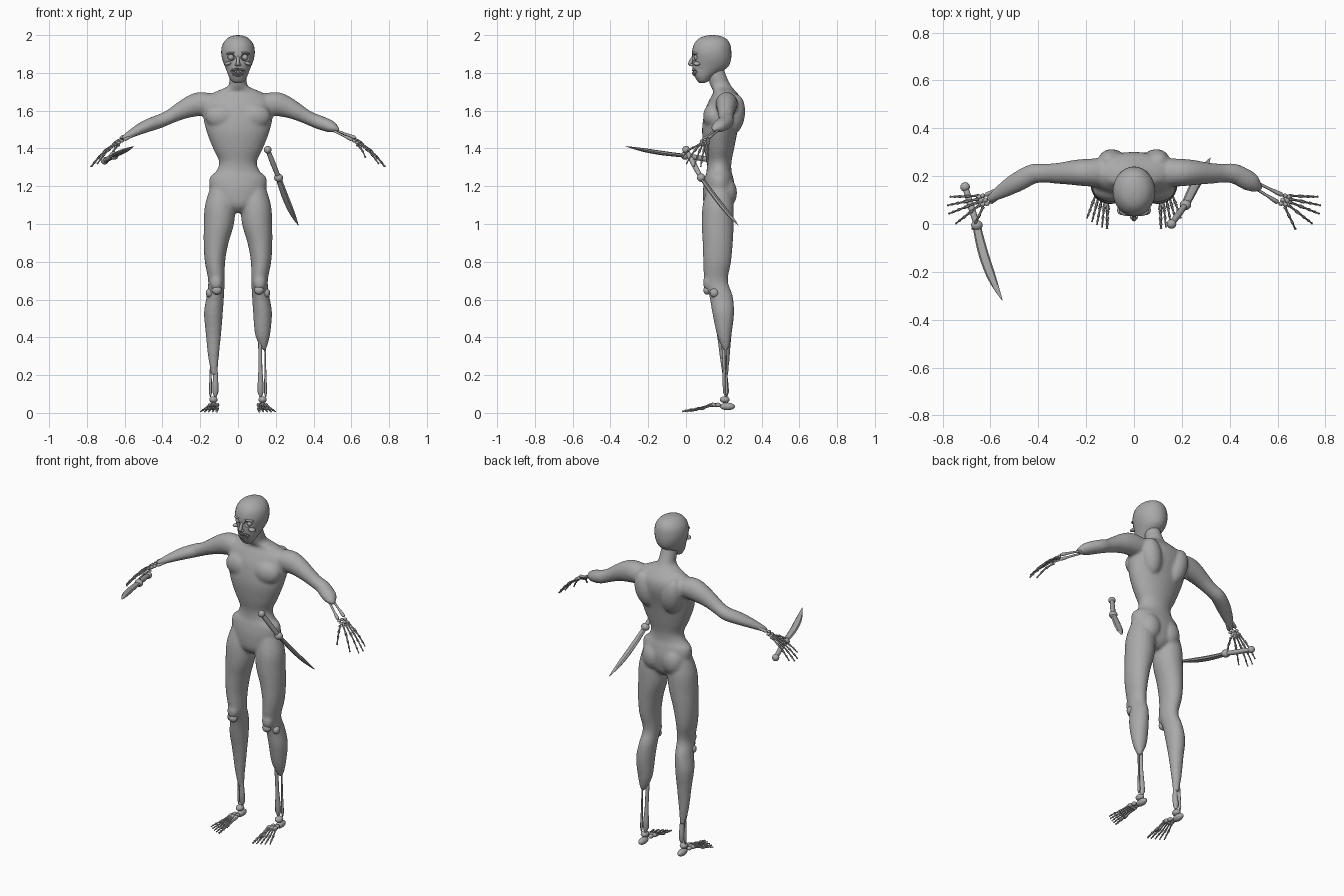
import bpy, bmesh, math
from mathutils import Vector, Matrix

grey = bpy.data.materials.new("bone_grey")
grey.diffuse_color = (0.4, 0.4, 0.4, 1)


def spline(rows, steps):
    """Catmull-Rom smoothing of rows of numbers."""
    out = []
    for i in range(len(rows) - 1):
        p0, p1 = rows[max(i - 1, 0)], rows[i]
        p2, p3 = rows[i + 1], rows[min(i + 2, len(rows) - 1)]
        for s in range(steps):
            t = s / steps
            out.append([0.5 * (2*b + (c-a)*t + (2*a-5*b+4*c-d)*t*t + (3*b-a-3*c+d)*t**3)
                        for a, b, c, d in zip(p0, p1, p2, p3)])
    return out + [list(rows[-1])]


def loft(bm, rows, sides=16, steps=4, level=False):
    """Skin rows of (x, y, z, radius_u, radius_v); level keeps rings horizontal."""
    rows = spline(rows, steps)
    pts = [Vector(r[:3]) for r in rows]
    rings = []
    for i, r in enumerate(rows):
        u, v = Vector((1, 0, 0)), Vector((0, 1, 0))
        if not level:
            t = (pts[min(i + 1, len(pts) - 1)] - pts[max(i - 1, 0)]).normalized()
            ref = Vector((0, 1, 0)) if abs(t.z) > 0.9 else Vector((0, 0, 1))
            u = t.cross(ref).normalized()
            v = u.cross(t)
        rings.append([bm.verts.new(pts[i] + u * max(r[3], .0005) * math.cos(a) + v * max(r[4], .0005) * math.sin(a))
                      for a in (2 * math.pi * k / sides for k in range(sides))])
    faces = [bm.faces.new(rings[0]), bm.faces.new(rings[-1][::-1])]
    for a, b in zip(rings, rings[1:]):
        for k in range(sides):
            j = (k + 1) % sides
            faces.append(bm.faces.new((a[k], b[k], b[j], a[j])))
    bmesh.ops.recalc_face_normals(bm, faces=faces)


def ball(bm, c, r, rot=(0, 0, 0), seg=16):
    m = Matrix.Translation(c)
    for axis, a in zip("XYZ", rot):
        m = m @ Matrix.Rotation(a, 4, axis)
    bmesh.ops.create_uvsphere(bm, u_segments=seg, v_segments=seg // 2 + 2, radius=1,
                              matrix=m @ Matrix.Diagonal((*r, 1)))


def bone(bm, a, b, r, sides=8):
    """Shaft with knobbed ends."""
    a, b = Vector(a), Vector(b)
    prof = [(0, .5), (.05, 1.4), (.14, 1.3), (.3, .85), (.7, .8), (.86, 1.2), (.95, 1.3), (1, .5)]
    loft(bm, [(*a.lerp(b, t), r * k, r * k) for t, k in prof], sides, 1)


def digit(bm, pts, r):
    for i, (a, b) in enumerate(zip(pts, pts[1:])):
        bone(bm, a, b, r * (1 - .12 * i), 6)


def finish(name, bm, angle=50):
    me = bpy.data.meshes.new(name)
    bm.to_mesh(me)
    bm.free()
    me.materials.append(grey)
    ob = bpy.data.objects.new(name, me)
    bpy.context.collection.objects.link(ob)
    bpy.ops.object.select_all(action='DESELECT')
    ob.select_set(True)
    bpy.context.view_layer.objects.active = ob
    bpy.ops.object.shade_smooth_by_angle(angle=math.radians(angle))
    return ob


# Flesh: torso, neck, arms and legs fused into one skin
bm = bmesh.new()
loft(bm, [(0, .17, 1.06, .03, .04), (0, .17, 1.10, .115, .075), (0, .175, 1.18, .148, .085),
          (0, .175, 1.245, .15, .075), (0, .175, 1.28, .115, .066), (0, .175, 1.33, .10, .066),
          (0, .175, 1.40, .132, .08), (0, .18, 1.5, .17, .095), (0, .20, 1.6, .188, .10),
          (0, .21, 1.66, .18, .085), (0, .205, 1.70, .12, .06), (0, .185, 1.73, .054, .055),
          (0, .165, 1.78, .045, .05), (0, .15, 1.84, .04, .045)], 32, 4, True)
for s in (-1, 1):
    ball(bm, (s * .09, .255, 1.58), (.06, .058, .11), (-.12, s * .2, 0))   # shoulder blade
    ball(bm, (s * .085, .145, 1.57), (.09, .055, .07))                     # chest
    ball(bm, (s * .066, .205, 1.165), (.068, .066, .085))                  # buttock
    arm = [(.13, .215, 1.635, .06, .055), (.2, .215, 1.635, .058, .064), (.25, .215, 1.622, .053, .058),
           (.31, .212, 1.595, .045, .046), (.37, .212, 1.563, .04, .037), (.42, .21, 1.542, .042, .037),
           (.48, .18, 1.52, .042, .034)]
    arm += ([(.54, .145, 1.492, .034, .026), (.61, .10, 1.452, .015, .014)] if s < 0
            else [(.51, .16, 1.507, .03, .024), (.535, .148, 1.495, .008, .008)])
    loft(bm, [(s * r[0], *r[1:]) for r in arm])
    leg = [(.085, .175, 1.2, .06, .06), (.095, .17, 1.1, .08, .082), (.101, .168, 1.0, .08, .085),
           (.116, .168, .9, .066, .08), (.122, .165, .8, .054, .074), (.114, .16, .7, .044, .062),
           (.12, .185, .62, .046, .062), (.13, .197, .53, .05, .058), (.13, .202, .42, .041, .04)]
    leg += ([(.13, .205, .3, .029, .027), (.125, .208, .2, .016, .016)] if s < 0
            else [(.135, .208, .36, .022, .024), (.138, .21, .33, .008, .01)])
    loft(bm, [(s * r[0], *r[1:]) for r in leg], 20, 4, True)
    ball(bm, (s * .115, .115, .69), (.033, .025, .045))                    # kneecap swelling
body = finish("body_skin", bm)
rm = body.modifiers.new("fuse", 'REMESH')
rm.mode, rm.voxel_size, rm.use_smooth_shade = 'VOXEL', .0085, True
sm = body.modifiers.new("soften", 'SMOOTH')
sm.factor, sm.iterations = .5, 5

# Head: (centre y, z, half width, half depth), hollow eyes, nose and mouth cut out
bm = bmesh.new()
loft(bm, [(0, .085, 1.747, .018, .014), (0, .09, 1.757, .034, .03), (0, .096, 1.78, .048, .05),
          (0, .112, 1.805, .058, .075), (0, .13, 1.835, .07, .095), (0, .136, 1.87, .083, .102),
          (0, .136, 1.91, .089, .104), (0, .138, 1.95, .082, .096), (0, .14, 1.98, .06, .074),
          (0, .14, 1.995, .032, .042), (0, .14, 2.0, .005, .008)], 32, 4, True)
head = finish("head", bm)
bm = bmesh.new()
for s in (-1, 1):
    ball(bm, (s * .037, .042, 1.882), (.023, .028, .018))
    ball(bm, (s * .066, .062, 1.815), (.016, .03, .022))
ball(bm, (0, .043, 1.806), (.042, .034, .019))
cutter = finish("face_cutter", bm)
cutter.hide_render = True
cutter.hide_set(True)
cut = head.modifiers.new("hollows", 'BOOLEAN')
cut.operation, cut.object, cut.solver = 'DIFFERENCE', cutter, 'EXACT'

# Face: eyeballs, brow, nose, cheekbones and two rows of teeth
bm = bmesh.new()
for s in (-1, 1):
    ball(bm, (s * .037, .058, 1.882), (.016, .016, .016))
    ball(bm, (s * .037, .05, 1.905), (.028, .016, .007), (0, s * .15, s * .35))
    ball(bm, (s * .052, .058, 1.85), (.02, .02, .01), (0, s * .3, s * .5))
    ball(bm, (s * .009, .03, 1.842), (.008, .011, .007))
loft(bm, [(0, .045, 1.895, .008, .008), (0, .03, 1.87, .008, .01), (0, .022, 1.848, .01, .011),
          (0, .03, 1.836, .006, .01)], 12, 3, True)
finish("facial_features", bm)
bm = bmesh.new()
for k in range(-5, 6):
    a = k * .25
    x, y = .036 * math.sin(a), .073 - .036 * math.cos(a)
    for z in (1.814, 1.797):
        ball(bm, (x, y, z + abs(k) * .0012), (.0045, .0045, .0085), seg=8)
for z in (1.824, 1.787):
    ball(bm, (0, .075, z), (.037, .037, .009))
finish("teeth_and_gums", bm)

for s, side in ((-1, "right"), (1, "left")):
    def P(x, y, z):
        return Vector((s * x, y, z))

    # Forearm bones and hand
    bm = bmesh.new()
    bone(bm, P(.43, .215, 1.53), P(.625, .118, 1.455), .0075)
    bone(bm, P(.45, .185, 1.52), P(.605, .088, 1.445), .0075)
    finish(side + "_forearm_bones", bm)
    bm = bmesh.new()
    for x, y, z in ((.615, .085, 1.44), (.622, .10, 1.444), (.632, .118, 1.442),
                    (.632, .082, 1.43), (.64, .098, 1.434), (.646, .113, 1.432)):
        ball(bm, P(x, y, z), (.011, .010, .009), seg=8)
    for base, tip in (((.648, .118, 1.43), (.768, .114, 1.315)), ((.65, .105, 1.43), (.78, .078, 1.302)),
                      ((.648, .093, 1.428), (.775, .043, 1.303)), ((.642, .082, 1.425), (.745, .002, 1.318)),
                      ((.63, .073, 1.42), (.675, -.022, 1.352))):
        a, b = P(*base), P(*tip)
        pts = [a.lerp(b, t) + Vector((0, 0, h)) for t, h in ((0, 0), (.43, .012), (.68, .011), (.86, .006), (1, 0))]
        digit(bm, pts if base[0] > .64 else pts[:1] + pts[1:3] + pts[4:], .0058)
    finish(side + "_hand", bm)

    # Shin bones, kneecap and foot
    bm = bmesh.new()
    bone(bm, P(.115, .185, .6), P(.12, .213, .085), .0125, 12)
    bone(bm, P(.142, .205, .55), P(.146, .216, .085), .006)
    ball(bm, P(.112, .112, .65), (.026, .02, .024))
    ball(bm, P(.15, .15, .635), (.02, .024, .024))
    finish(side + "_shin_bones", bm)
    bm = bmesh.new()
    ball(bm, P(.13, .205, .07), (.022, .026, .018))
    ball(bm, P(.13, .22, .034), (.02, .04, .02))
    for x, y in ((.118, .165), (.142, .17), (.112, .14), (.13, .14), (.147, .145)):
        ball(bm, P(x, y, .042), (.013, .016, .012), seg=10)
    for i in range(5):
        a = P(.108 + .011 * i, .132 + .003 * i, .042)
        b = P(.113 + .021 * i, -.02 + .006 * i * i ** .5 * .9, .007)
        pts = [a.lerp(b, t) + Vector((0, 0, h)) for t, h in ((0, 0), (.5, -.004), (.74, 0), (.88, 0), (1, 0))]
        digit(bm, pts, .0075 if i == 0 else .0055)
    finish(side + "_foot", bm)


# Daggers: pommel, grip, collar and a curved tapering blade
def dagger(name, pommel, guard, tip, bend):
    p, g, t, bend = map(Vector, (pommel, guard, tip, bend))
    bm = bmesh.new()
    loft(bm, [(*p, .012, .012), (*p.lerp(g, .5), .014, .014), (*g, .012, .012)], 12, 3)
    ball(bm, p, (.02, .02, .02))
    ball(bm, g, (.024, .022, .022))
    loft(bm, [(*(g.lerp(t, f) + bend * 4 * f * (1 - f)), w, w * .55)
              for f, w in ((0, .017), (.15, .019), (.4, .021), (.65, .019), (.85, .011), (1, .001))], 8, 3)
    finish(name, bm, 40)


dagger("held_dagger", (-.706, .155, 1.335), (-.657, -.005, 1.362), (-.55, -.32, 1.412), (-.014, 0, -.006))
dagger("hip_dagger", (.157, .0, 1.393), (.215, .08, 1.245), (.32, .278, .992), (-.004, .0, -.008))
